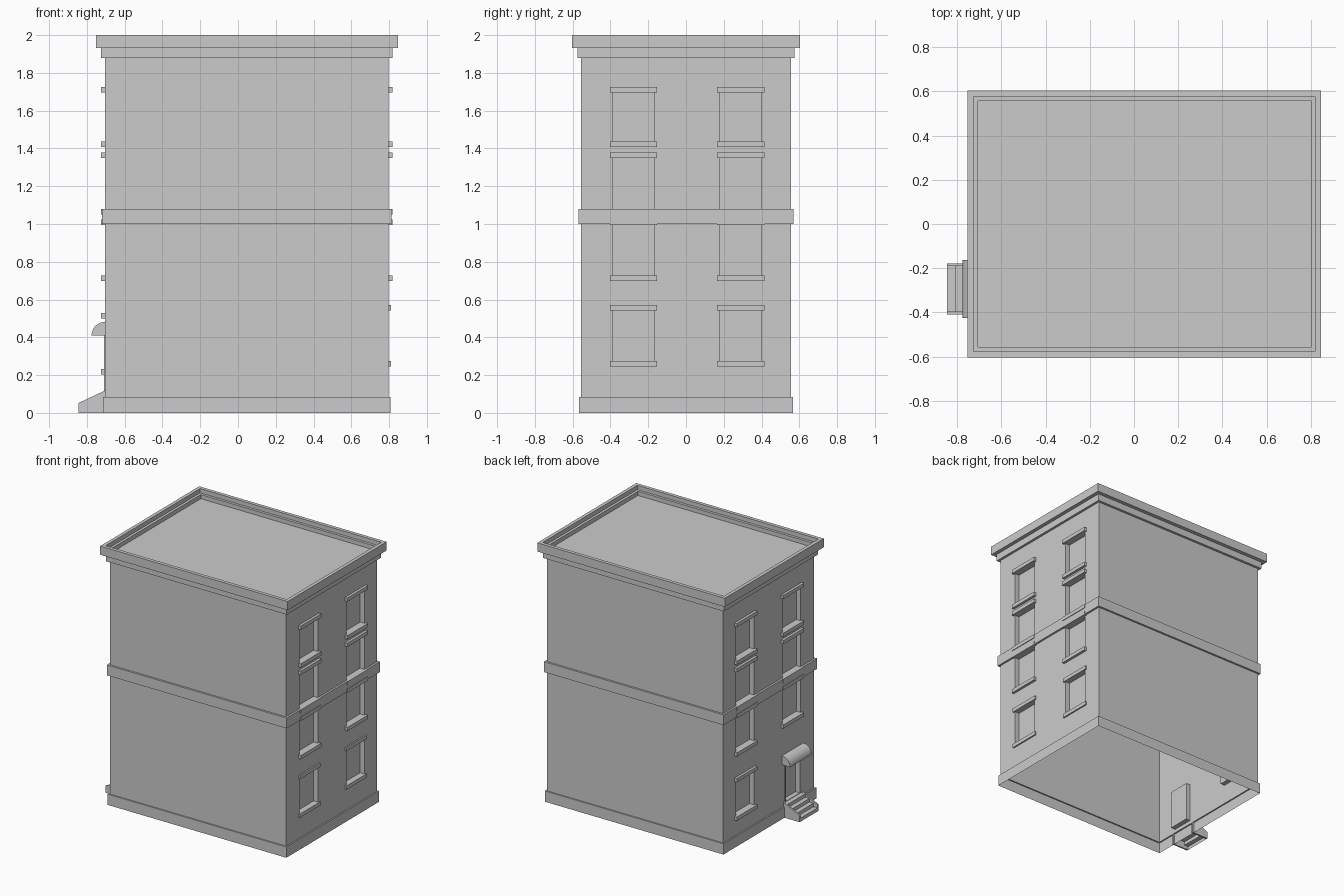
import bpy, bmesh, math

cube = bpy.data.objects.get("Cube")
if cube:
    bpy.data.objects.remove(cube, do_unlink=True)

stone = bpy.data.materials.new("plain_grey")
stone.use_nodes = True
GREY = (0.6, 0.6, 0.6, 1)
stone.diffuse_color = GREY
stone.node_tree.nodes["Principled BSDF"].inputs["Base Color"].default_value = GREY

# Wall footprint, window columns and trim sizes
X0, X1, Y = -0.705, 0.798, 0.555
COLUMNS = (-0.278, 0.29)
OPEN_W, TRIM_W, TRIM_H = 0.22, 0.25, 0.029
RECESS = 0.036


def finish(name, bm):
    mesh = bpy.data.meshes.new(name)
    bm.to_mesh(mesh)
    bm.free()
    mesh.materials.append(stone)
    obj = bpy.data.objects.new(name, mesh)
    bpy.context.collection.objects.link(obj)
    return obj


def add_face(bm, points):
    bm.faces.new([bm.verts.new(p) for p in points])


def box(name, xs, ys, zs):
    bm = bmesh.new()
    bmesh.ops.create_cube(bm, size=1)
    for v in bm.verts:
        v.co = [r[0] if c < 0 else r[1] for c, r in zip(v.co, (xs, ys, zs))]
    return finish(name, bm)


def extrude_profile(name, points, y0, y1, closed=True):
    """Run an x-z profile along y, as a solid or as an open sheet."""
    bm = bmesh.new()
    a = [bm.verts.new((x, y0, z)) for x, z in points]
    b = [bm.verts.new((x, y1, z)) for x, z in points]
    n = len(points)
    for i in range(n if closed else n - 1):
        k = (i + 1) % n
        bm.faces.new((a[i], a[k], b[k], b[i]))
    if closed:
        bm.faces.new(a)
        bm.faces.new(b)
        bmesh.ops.recalc_face_normals(bm, faces=bm.faces)
    return finish(name, bm)


# Openings by side, as (y0, y1, z0, z1)
openings = {1: [], -1: []}


def opening(side, y, z0, z1, width):
    openings[side].append([round(v, 4) for v in (y - width / 2, y + width / 2, z0, z1)])


def window(side, y, sill, lintel, out):
    face = X1 if side > 0 else X0
    tag = ("left" if side > 0 else "right") + "_window_"
    opening(side, y, sill + TRIM_H / 2, lintel - TRIM_H / 2, OPEN_W)
    for part, z in (("sill", sill), ("lintel", lintel)):
        box(tag + part, sorted((face, face + side * out)),
            (y - TRIM_W / 2, y + TRIM_W / 2), (z - TRIM_H / 2, z + TRIM_H / 2))


for side in (1, -1):
    for y in COLUMNS:
        for sill, lintel in ((1.421, 1.712), (1.066, 1.364), (0.714, 1.009)):
            window(side, y, sill, lintel, 0.02)
for y in COLUMNS:
    window(1, y, 0.26, 0.557, 0.011)
window(-1, COLUMNS[1], 0.219, 0.515, 0.019)

# Door opening with a slim frame
DY, DW, D0, D1 = -0.293, 0.17, 0.112, 0.41
opening(-1, DY, D0, D1, DW)
for s in (-1, 1):
    y = DY + s * (DW / 2 + 0.008)
    box("door_frame_side", (X0 - 0.004, X0), (y - 0.008, y + 0.008), (D0, D1))


def wall_panel(bm, side, z0, z1):
    """Side wall between two heights, with recessed panes."""
    face = X1 if side > 0 else X0
    holes = [h for h in openings[side] if h[2] >= z0 and h[3] <= z1]

    def rect(ya, yb, za, zb, x):
        pts = [(x, ya, za), (x, yb, za), (x, yb, zb), (x, ya, zb)]
        return pts[::side]

    ys = sorted({-Y, Y} | {v for h in holes for v in h[:2]})
    zs = sorted({z0, z1} | {v for h in holes for v in h[2:]})
    for ya, yb in zip(ys, ys[1:]):
        for za, zb in zip(zs, zs[1:]):
            y, z = (ya + yb) / 2, (za + zb) / 2
            if not any(h[0] < y < h[1] and h[2] < z < h[3] for h in holes):
                add_face(bm, rect(ya, yb, za, zb, face))
    for h in holes:
        outer, inner = rect(*h, face), rect(*h, face - side * RECESS)
        add_face(bm, inner)
        for i in range(4):
            k = (i + 1) % 4
            add_face(bm, (outer[i], outer[k], inner[k], inner[i]))


# Building shell: moulding profile (offset, height) swept round the footprint
profile = [(0.0105, 0), (0.0105, 0.083), (0, 0.083), (0, 1.0), (0.015, 1.0),
           (0.015, 1.08), (0, 1.08), (0, 1.88), (0.019, 1.88), (0.019, 1.933),
           (0.048, 1.933), (0.048, 2.0), (0.021, 2.0), (0.021, 1.967),
           (0.001, 1.967), (0.001, 1.935)]


def corners(d, z):
    return [(X0 - d, -Y - d, z), (X1 + d, -Y - d, z), (X1 + d, Y + d, z), (X0 - d, Y + d, z)]


bm = bmesh.new()
for low, high in zip(profile, profile[1:]):
    a, b = corners(*low), corners(*high)
    plain_wall = low[0] == high[0] == 0
    for j in range(4):
        k = (j + 1) % 4
        if plain_wall and j % 2:
            wall_panel(bm, 2 - j, low[1], high[1])
        else:
            add_face(bm, (a[j], a[k], b[k], b[j]))
add_face(bm, corners(*profile[-1]))
bmesh.ops.remove_doubles(bm, verts=bm.verts, dist=0.0002)
finish("building_shell", bm)

# Quarter-round canopy
R = 0.07
arc = [(X0 - R * math.cos(t), 0.411 + R * math.sin(t))
       for t in (math.pi / 2 * i / 12 for i in range(13))]
canopy = extrude_profile("canopy", [(X0, 0.411)] + arc, DY - 0.131, DY + 0.131)
bpy.ops.object.select_all(action="DESELECT")
canopy.select_set(True)
bpy.context.view_layer.objects.active = canopy
bpy.ops.object.shade_smooth_by_angle(angle=math.radians(30))

# Hollow entrance steps between sloping cheeks
FRONT, HALF, RISE = -0.845, 0.115, 0.027
stairs = []
run = (X0 - FRONT) / 4
for i in range(4):
    x = FRONT + i * run
    stairs += [(x, RISE * i), (x, RISE * (i + 1))]
stairs.append((X0, RISE * 4))
extrude_profile("steps", stairs, DY - HALF + 0.01, DY + HALF - 0.01, closed=False)
cheek = [(X0, 0), (FRONT, 0), (FRONT, 0.052), (X0, 0.118)]
for s in (-1, 1):
    edges = sorted((DY + s * HALF, DY + s * (HALF - 0.012)))
    extrude_profile("step_cheek", cheek, *edges)
